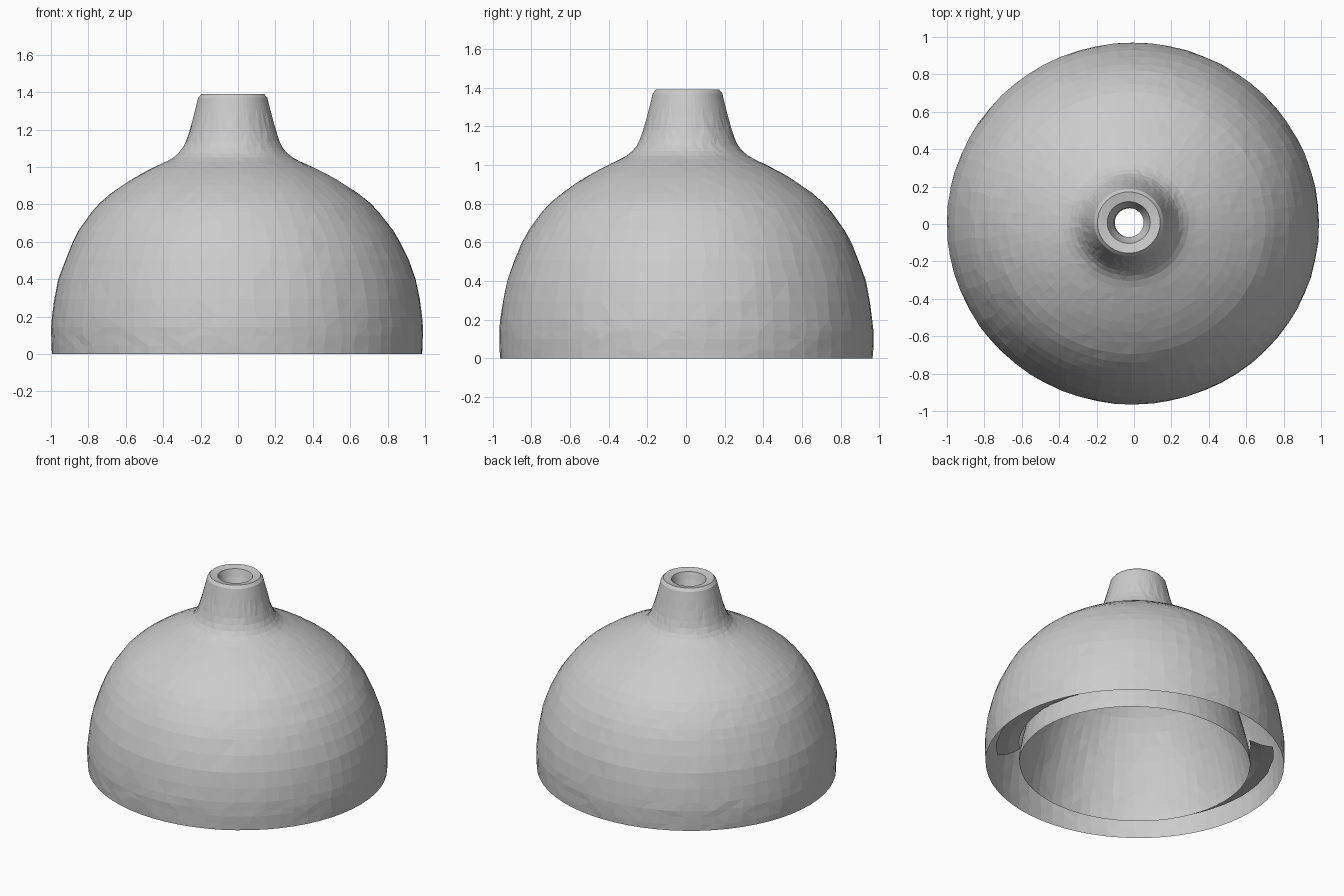
import bpy, bmesh, math, random
from mathutils import Vector
from mathutils.geometry import interpolate_bezier

if "Cube" in bpy.data.objects:
    bpy.data.objects.remove(bpy.data.objects["Cube"])

random.seed(4)
SIDES = 64

# Outer dome with flared neck, bore, and inner cavity as (radius, height)
outer = [(0.99, 0.0), (0.994, 0.1), (0.99, 0.2), (0.955, 0.4), (0.875, 0.6), (0.805, 0.71),
         (0.72, 0.81), (0.60, 0.90), (0.50, 0.96), (0.40, 1.01), (0.32, 1.05), (0.27, 1.1),
         (0.235, 1.18), (0.20, 1.31), (0.185, 1.37)]
bore = [(0.168, 1.39), (0.115, 1.38), (0.10, 1.33), (0.08, 1.28)]
cavity = [(0.08, 0.96), (0.20, 0.92), (0.36, 0.86), (0.51, 0.75), (0.61, 0.58),
          (0.68, 0.40), (0.735, 0.20), (0.765, 0.05), (0.765, 0.0)]


def smooth(points, steps):
    """Round a coarse profile with a curve through all its points."""
    p = [Vector((r, z, 0)) for r, z in points]
    result = [points[0]]
    for i in range(len(p) - 1):
        t0 = (p[i + 1] - p[max(i - 1, 0)]) / 6
        t1 = (p[min(i + 2, len(p) - 1)] - p[i]) / 6
        curve = interpolate_bezier(p[i], p[i] + t0, p[i + 1] - t1, p[i + 1], steps + 1)
        result += [(v.x, v.y) for v in curve[1:]]
    return result


def place(r, z, a):
    """Point on the slightly oval shell, whose neck leans a little to the left."""
    lean = min(1.0, max(0.0, (z - 0.5) / 0.6))
    return (r * math.cos(a) - 0.005 - 0.023 * lean,
            r * math.sin(a) * 0.972 + 0.002 + 0.006 * lean, z)


def make_object(name, profile, rough=0.0, keep=lambda a: True):
    """Revolve a profile into flat triangles, optionally only over some angles."""
    bm = bmesh.new()
    rings = []
    for r, z in profile:
        # Small irregularity gives the uneven facets
        e = rough if 0 < z < 1.25 and r > 0.09 else 0.0
        rings.append([bm.verts.new(place(
            r + random.uniform(-e, e), z,
            2 * math.pi * (k + random.uniform(-60, 60) * e) / SIDES)) for k in range(SIDES)])
    for low, high in zip(rings, rings[1:]):
        for k in range(SIDES):
            j = (k + 1) % SIDES
            if keep(2 * math.pi * (k + 0.5) / SIDES):
                bm.faces.new((low[k], low[j], high[j], high[k]))
    bmesh.ops.delete(bm, geom=[v for v in bm.verts if not v.link_faces], context='VERTS')
    bmesh.ops.triangulate(bm, faces=bm.faces[:])
    bmesh.ops.recalc_face_normals(bm, faces=bm.faces[:])
    mesh = bpy.data.meshes.new(name)
    bm.to_mesh(mesh)
    bm.free()
    obj = bpy.data.objects.new(name, mesh)
    bpy.context.collection.objects.link(obj)
    return obj


# Hollow double-walled dome: outer skin, neck bore and inner lining
make_object("dome_shell", smooth(outer, 2) + bore + smooth(cavity, 2), 0.002)

# Narrow recessed ledges between the two walls at the left and right of the base
make_object("base_ledges", [(0.765, 0.14), (0.84, 0.11), (0.92, 0.10)], 0.004,
            keep=lambda a: abs(math.cos(a)) > 0.7)
